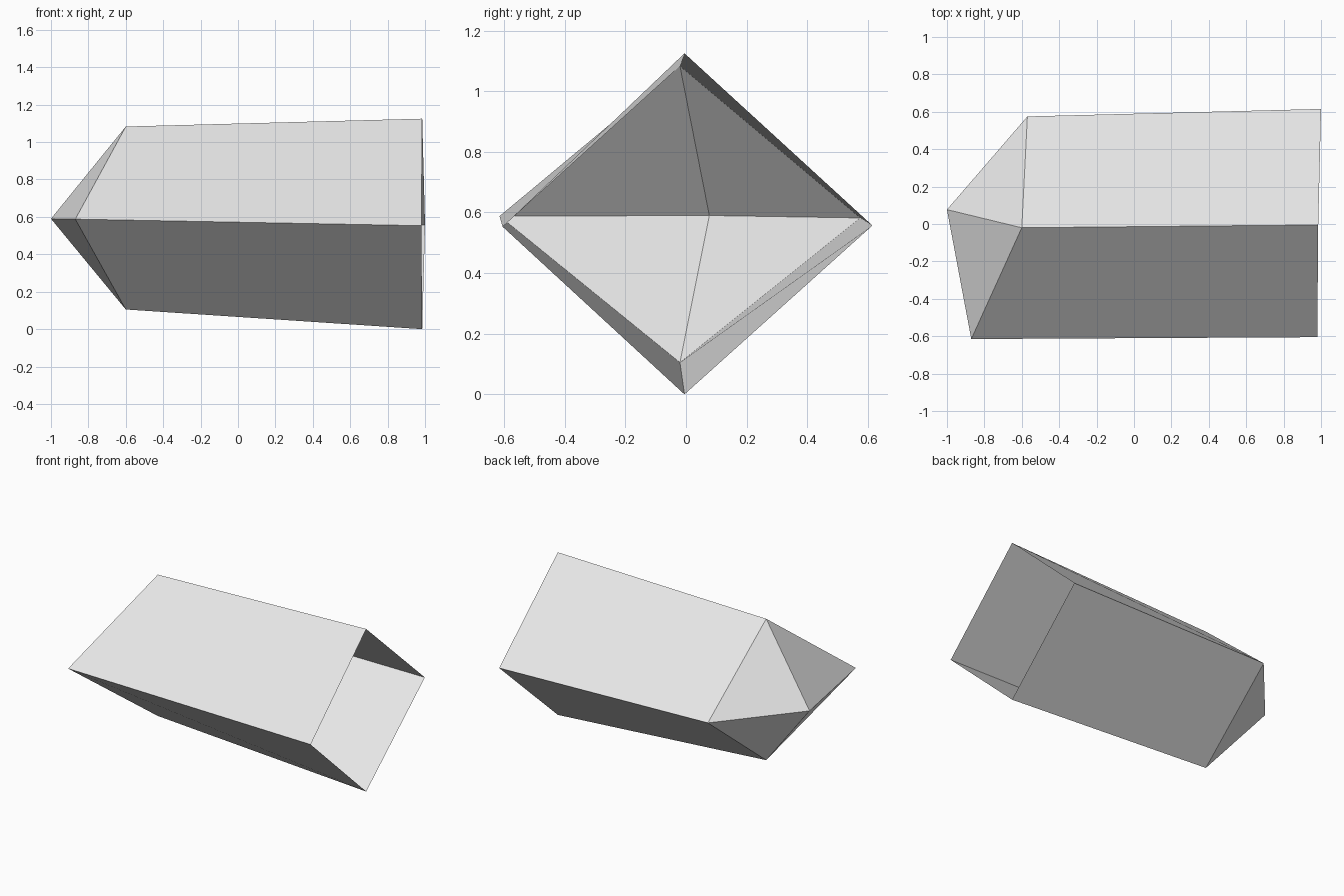
import bpy
import bmesh

cube = bpy.data.objects.get("Cube")
if cube:
    bpy.data.objects.remove(cube, do_unlink=True)

# Plain light grey material
grey = bpy.data.materials.new("light grey")
grey.use_nodes = True
colour = (0.8, 0.8, 0.8, 1.0)
grey.diffuse_color = colour
grey.node_tree.nodes["Principled BSDF"].inputs["Base Color"].default_value = colour

# Corners in order: top, back, bottom, front
open_rim = [(0.985, -0.005, 1.125), (1.0, 0.615, 0.557),
            (0.985, -0.005, 0.0), (0.98, -0.605, 0.553)]
shoulder = [(-0.6, -0.02, 1.083), (-0.57, 0.575, 0.582),
            (-0.6, -0.02, 0.105), (-0.87, -0.615, 0.588)]
tip = (-1.0, 0.077, 0.59)

bm = bmesh.new()
rim_verts = [bm.verts.new(p) for p in open_rim]
shoulder_verts = [bm.verts.new(p) for p in shoulder]
tip_vert = bm.verts.new(tip)

# Four long walls, open at one end, and four triangles closing to the point
for i in range(4):
    j = (i + 1) % 4
    bm.faces.new((rim_verts[i], shoulder_verts[i], shoulder_verts[j], rim_verts[j]))
    bm.faces.new((shoulder_verts[i], tip_vert, shoulder_verts[j]))

# Make every face point away from the long axis
bm.normal_update()
for face in bm.faces:
    c = face.calc_center_median()
    if face.normal.y * c.y + face.normal.z * (c.z - 0.57) < 0:
        face.normal_flip()

mesh = bpy.data.meshes.new("pointed_square_tube")
bm.to_mesh(mesh)
bm.free()
mesh.materials.append(grey)
tube = bpy.data.objects.new("pointed_square_tube", mesh)
bpy.context.collection.objects.link(tube)
